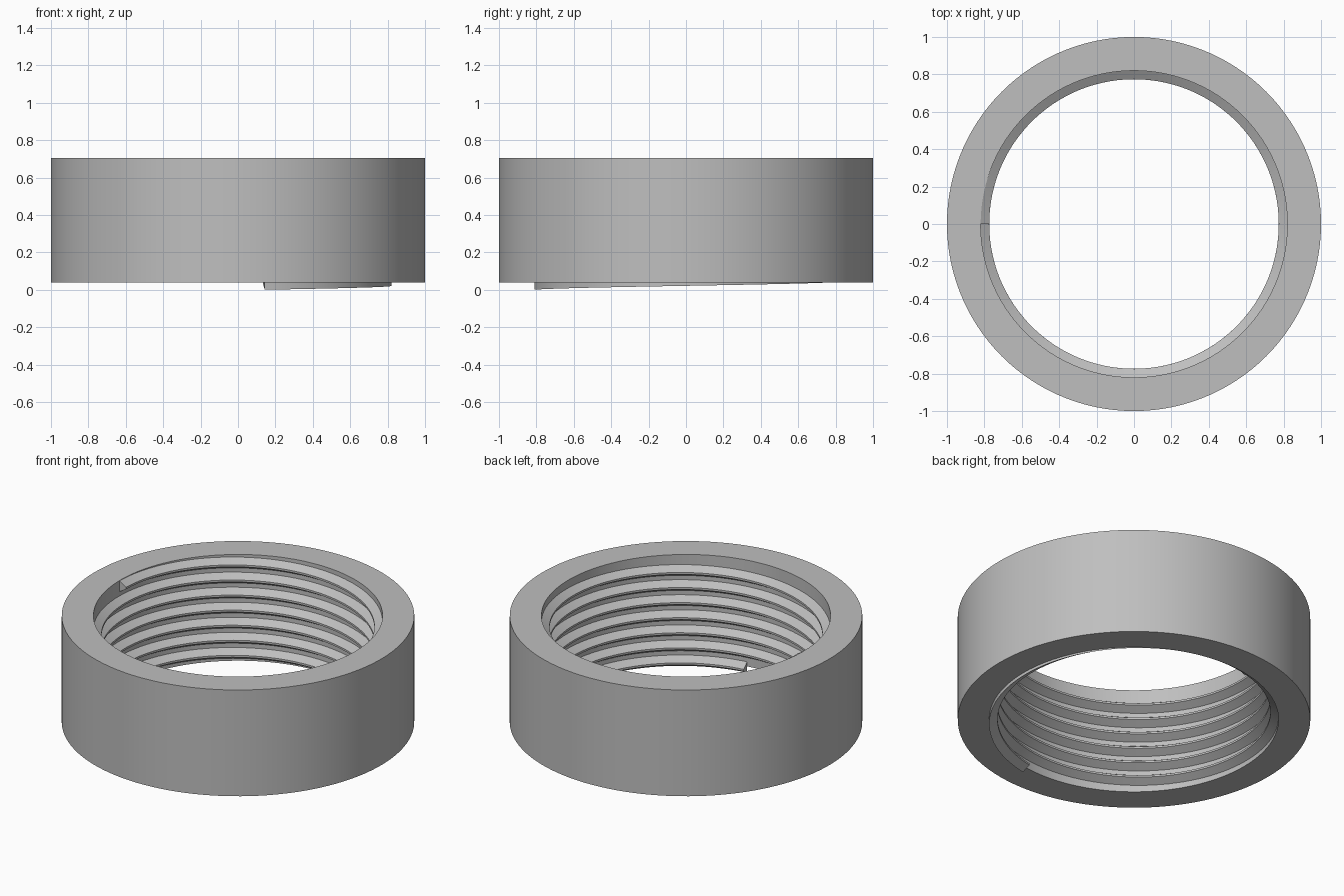
import bpy, bmesh, math

cube = bpy.data.objects.get("Cube")
if cube:
    bpy.data.objects.remove(cube, do_unlink=True)

# Dimensions
OUTER, BORE, CREST = 1.0, 0.82, 0.774
BOTTOM, TOP = 0.04, 0.705
SEGMENTS = 120                  # per full turn
START, TURNS = math.radians(-80), 6 + 260 / 360
THREAD_H = 0.07                 # height of the thread at its root
PITCH = (TOP - 0.001 - THREAD_H) / TURNS

grey = bpy.data.materials.new("plain grey")
grey.use_nodes = True
GREY = (0.52, 0.52, 0.52, 1)
grey.diffuse_color = GREY
grey.node_tree.nodes["Principled BSDF"].inputs["Base Color"].default_value = GREY


def sweep(name, profile, start, turns, pitch):
    """Sweep an (r, z) profile about z; a zero pitch gives a closed ring."""
    bm = bmesh.new()
    closed = pitch == 0
    steps = round(SEGMENTS * turns)
    rings = []
    for i in range(steps if closed else steps + 1):
        t = turns * i / steps
        a = start + math.tau * t
        rings.append([bm.verts.new((r * math.cos(a), r * math.sin(a), z + pitch * t))
                      for r, z in profile])
    n = len(profile)
    for i in range(steps):
        p, q = rings[i], rings[(i + 1) % len(rings)]
        for j in range(n):
            k = (j + 1) % n
            bm.faces.new((p[j], q[j], q[k], p[k]))
    if not closed:              # flat ends of the thread
        bm.faces.new(rings[0])
        bm.faces.new(rings[-1][::-1])
    bmesh.ops.recalc_face_normals(bm, faces=bm.faces)
    mesh = bpy.data.meshes.new(name)
    bm.to_mesh(mesh)
    bm.free()
    mesh.materials.append(grey)
    obj = bpy.data.objects.new(name, mesh)
    bpy.context.collection.objects.link(obj)
    bpy.ops.object.select_all(action='DESELECT')
    obj.select_set(True)
    bpy.context.view_layer.objects.active = obj
    bpy.ops.object.shade_smooth_by_angle(angle=math.radians(25))
    return obj


# Plain outer ring
sweep("ring_body", [(OUTER, BOTTOM), (OUTER, TOP), (BORE, TOP), (BORE, BOTTOM)], 0, 1, 0)

# Internal right-handed thread with a narrow flat crest, rooted just inside the wall
mid = THREAD_H / 2
sweep("inner_thread",
      [(BORE + 0.002, 0), (BORE + 0.002, THREAD_H), (CREST, mid + 0.006), (CREST, mid - 0.006)],
      START, TURNS, PITCH)
